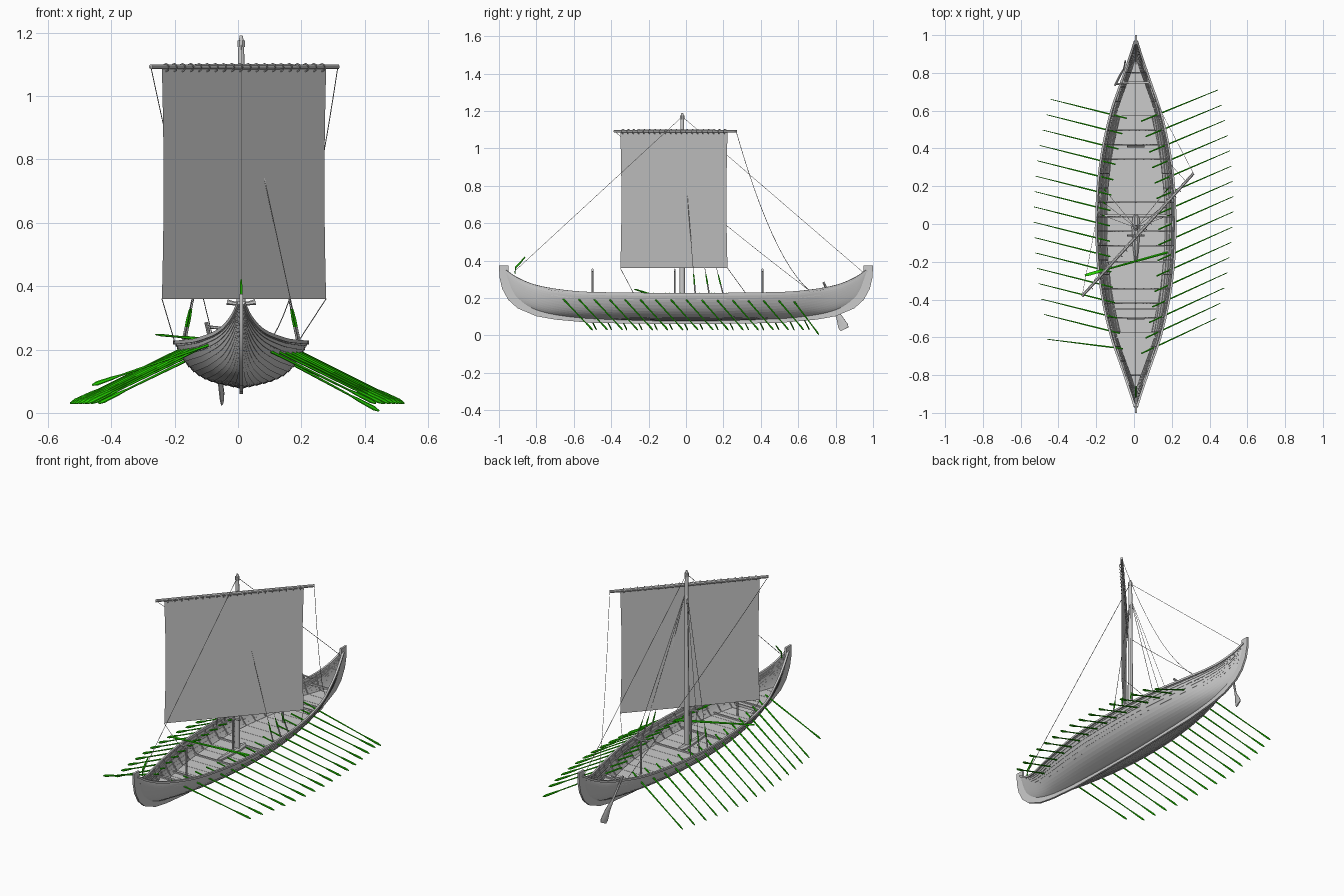
import bpy, bmesh, math
from mathutils import Vector

if "Cube" in bpy.data.objects:
    bpy.data.objects.remove(bpy.data.objects["Cube"])

CX = 0.01  # centreline of the hull
made = []


def material(name, rgb):
    m = bpy.data.materials.new(name)
    m.use_nodes = True
    m.diffuse_color = (*rgb, 1)
    m.node_tree.nodes["Principled BSDF"].inputs["Base Color"].default_value = (*rgb, 1)
    return m


GREY = material("weathered grey", (0.6, 0.6, 0.6))
GREEN = material("oar green", (0.02, 0.75, 0.0))


def mesh(name, verts, faces, mat=GREY):
    me = bpy.data.meshes.new(name)
    me.from_pydata([tuple(v) for v in verts], [], faces)
    bm = bmesh.new()
    bm.from_mesh(me)
    bmesh.ops.recalc_face_normals(bm, faces=bm.faces)
    bm.to_mesh(me)
    bm.free()
    me.materials.append(mat)
    ob = bpy.data.objects.new(name, me)
    bpy.context.scene.collection.objects.link(ob)
    made.append(ob)


def loft(name, rings, mat=GREY):
    """Skin a list of equal closed rings and cap both ends."""
    n = len(rings[0])
    faces = [(k * n + i, k * n + (i + 1) % n, (k + 1) * n + (i + 1) % n, (k + 1) * n + i)
             for k in range(len(rings) - 1) for i in range(n)]
    faces += [tuple(range(n)), tuple(range((len(rings) - 1) * n, len(rings) * n))]
    mesh(name, [v for r in rings for v in r], faces, mat)


def sweep(name, pts, size, mat=GREY, n=6):
    """Tube along points; size is a radius, or one (side, up) pair per point."""
    pts = [Vector(p) for p in pts]
    rings = []
    for k, p in enumerate(pts):
        t = (pts[min(k + 1, len(pts) - 1)] - pts[max(k - 1, 0)]).normalized()
        up = Vector((0, 0, 1)) if abs(t.z) < 0.98 else Vector((0, 1, 0))
        s = t.cross(up).normalized()
        v = s.cross(t)
        a, b = size[k] if isinstance(size, list) else (size, size)
        rings.append([p + s * a * math.cos(q) + v * b * math.sin(q)
                      for q in (math.tau * (i + 0.5) / n for i in range(n))])
    loft(name, rings, mat)


def rope(name, a, b, sag=0.0):
    a, b = Vector(a), Vector(b)
    n = 12 if sag else 1
    sweep(name, [a.lerp(b, i / n) - Vector((0, 0, sag * 4 * (i / n) * (1 - i / n)))
                 for i in range(n + 1)], .0015, n=4)


def curve(points):
    """Smooth interpolation through (|y|, value) points."""
    def slope(i):
        if i == 0:
            return 0
        a, b = points[i - 1], points[min(i + 1, len(points) - 1)]
        return (b[1] - a[1]) / (b[0] - a[0])

    def f(y):
        y = min(abs(y), points[-1][0])
        i = next(j for j in range(len(points) - 1) if y <= points[j + 1][0])
        (x0, v0), (x1, v1) = points[i], points[i + 1]
        h = x1 - x0
        t = (y - x0) / h
        return (v0 * (1 + 2 * t) * (1 - t) ** 2 + v1 * t * t * (3 - 2 * t)
                + h * (slope(i) * t * (1 - t) ** 2 - slope(i + 1) * t * t * (1 - t)))
    return f


END = 0.968
sheer = curve([(0, .222), (.5, .227), (.65, .238), (.8, .264), (.9, .303), (END, .347)])
keel = curve([(0, .078), (.5, .09), (.7, .11), (.8, .135), (.88, .175), (.93, .225), (END, .325)])
beam = curve([(0, .209), (.2, .202), (.4, .176), (.6, .13), (.75, .078), (.9, .027), (END, .006)])


def rise(y, x):
    """Height fraction of the section at width fraction x: deadrise plus round bilge."""
    return .3 * x + .7 * x ** (4.5 - 3 * (abs(y) / END) ** 2)


def width_at(y, z):
    f = (z - keel(y)) / (sheer(y) - keel(y))
    x = next((k / 200 for k in range(201) if rise(y, k / 200) >= f), 1)
    return max(beam(y) * x - .003, .001)


# Clinker hull with overlapping strakes
STRAKES, STATIONS = 14, 64
ys = [END * math.sin(math.pi * (i / STATIONS - 0.5)) for i in range(STATIONS + 1)]


def section(y):
    half = []
    for i in range(STRAKES):
        for u, lap in ((i / STRAKES, 0.003), ((i + 1) / STRAKES, 0)):
            x = math.sin(u * math.pi / 2)
            z = rise(y, x)
            lap *= min(1, beam(y) / 0.06)
            half.append((beam(y) * x + lap * x, keel(y) + (sheer(y) - keel(y)) * z - lap * (1 - z)))
    return [(CX - x, y, z) for x, z in reversed(half)] + [(CX + x, y, z) for x, z in half]


rows = [section(y) for y in ys]
m = len(rows[0])
mesh("hull_planking", [v for r in rows for v in r],
     [(k * m + i, k * m + i + 1, (k + 1) * m + i + 1, (k + 1) * m + i)
      for k in range(STATIONS) for i in range(m - 1)])

# Gunwales
for side, label in ((1, "left"), (-1, "right")):
    sweep(label + "_gunwale", [(CX + side * beam(y), y, sheer(y)) for y in ys],
          [(.008, .008)] * len(ys), n=4)
    sweep(label + "_inner_rail", [(CX + side * width_at(y, sheer(y) - .03), y, sheer(y) - .03)
                                  for y in ys[10:-10]], .004, n=4)

# Keel running up into both stems: (outer y, outer z, inner y, inner z)
stem = [(0, .06, 0, .09), (.5, .067, .5, .1), (.7, .085, .7, .12), (.8, .103, .79, .145),
        (.9, .145, .87, .19), (.95, .19, .92, .24), (.983, .25, .943, .29),
        (.997, .31, .95, .33), (1, .375, .95, .375)]
path = [(-a, b, -c, d) for a, b, c, d in reversed(stem)] + stem[1:]
loft("keel_and_stems", [[(CX - .006, a, b), (CX + .006, a, b), (CX + .006, c, d), (CX - .006, c, d)]
                        for a, b, c, d in path])

# Floor boards in bays, raised at both ends
BAY = 0.0763
for i in range(-11, 12):
    y0, y1 = (i - .5) * BAY + .0008, (i + .5) * BAY - .0008
    z = .142 if abs(i) < 8 else .175
    loft("floor_bay", [[(CX + s * width_at(y, z - .004), y, h)
                        for s, y in ((-1, y0), (1, y0), (1, y1), (-1, y1))] for h in (z - .004, z)])

# Ribs
for i in range(-10, 11):
    y = (i + .5) * BAY
    for s in (1, -1):
        zs = [.14 + (sheer(y) - .14) * k / 4 for k in range(5)]
        sweep("rib", [(CX + s * (width_at(y, z) - .001), y, z) for z in zs], .0035, n=4)


# Cross beams and end bulkheads, following the hull sides
def cross_beam(name, y, lo, hi, t):
    loft(name, [[(CX + s * width_at(y, z), y + d * t, z)
                 for s, d in ((-1, -1), (1, -1), (1, 1), (-1, 1))] for z in (lo, hi)])


for y in (-.45, -.2, .045):
    cross_beam("cross_beam", y, .14, .15, .004)
for y in (-.6, .61):
    cross_beam("bulkhead", y, .145, .182, .005)
cross_beam("stern_beam", .75, .222, .232, .005)

# Crutches for stowed spars
for y in (-.5, -.06, .41):
    sweep("crutch_post", [(CX, y, .14), (CX, y, .345)], .005)
    sweep("crutch_bar", [(CX + x, y, z) for x, z in ((-.045, .35), (-.02, .345), (.02, .345), (.045, .35))],
          [(.006, .009), (.006, .006), (.006, .006), (.006, .009)])

# Mast, its partner block and masthead
MY = -.02
sweep("mast", [(CX, MY, z) for z in (.09, .5, 1.1, 1.17, 1.19)],
      [(r, r) for r in (.015, .0145, .011, .009, .005)], n=12)
sweep("mast_partner", [(CX, y, .146) for y in (-.2, -.12, -.02, .03, .05)],
      [(a, .016) for a in (.008, .018, .024, .02, .01)], n=8)
sweep("masthead_collar", [(CX, MY, 1.155), (CX, MY, 1.175)], .013, n=8)

# Yard set at an angle, with lashings
YA, YB = Vector((-.275, -.382, 1.092)), Vector((.315, .268, 1.092))
sweep("yard", [YA.lerp(YB, t) for t in (0, .5, 1)], [(.008, .008), (.0095, .0095), (.008, .008)], n=8)
across = Vector((0, 0, 1)).cross((YB - YA).normalized())
SA, SB = Vector((-.24, -.351, 0)), Vector((.278, .222, 0))
for i in range(20):
    c = SA.lerp(SB, (i + .5) / 20) + Vector((0, 0, 1.09))
    sweep("sail_lashing", [c + .012 * (across * math.cos(a) + Vector((0, 0, 1)) * math.sin(a))
                           for a in (math.tau * k / 8 for k in range(9))], .0025, n=4)

# Square sail with slightly hollow sides
N = 10
verts = []
for j in range(N + 1):
    v = j / N
    hollow = .01 * math.sin(math.pi * v)
    verts += [SA.lerp(SB, hollow + (1 - 2 * hollow) * i / N) + Vector((0, 0, .36 + .725 * v))
              for i in range(N + 1)]
mesh("sail", verts, [(j * (N + 1) + i, j * (N + 1) + i + 1, (j + 1) * (N + 1) + i + 1, (j + 1) * (N + 1) + i)
                     for j in range(N) for i in range(N)])

# Standing and running rigging, shrouds ending in green tackles
top = Vector((CX, MY, 1.17))
rope("forestay", top, (CX, -.92, .34))
rope("backstay", top, (CX, .95, .335))
hounds = Vector((CX, MY, 1.08))
for s in (1, -1):
    for y in (.05, .125, .2):
        foot = Vector((CX + s * (beam(y) - .022), y, .215))
        rope("shroud", hounds, foot)
        sweep("shroud_block", [foot, foot.lerp(hounds, .03), foot.lerp(hounds, .065)], .004)
        sweep("shroud_tackle", [foot.lerp(hounds, k) for k in (.065, .09, .13)],
              [(.004, .004), (.0045, .0045), (.0025, .0025)], GREEN)
rope("left_brace", YB, (CX + .1, .66, .24), .13)
rope("right_brace", YA, (CX - .09, .66, .24), .015)
rope("left_sheet", (.278, .222, .36), (.19, .32, .225))
rope("right_sheet", (-.24, -.351, .36), (-.2, -.28, .225))
sweep("stay_hook", [(CX, -.915, .33), (CX, -.91, .365), (CX, -.89, .385), (CX, -.86, .42)],
      [(.004, .004), (.005, .005), (.005, .005), (.003, .003)], GREEN)


# Oars
def oar(name, inner, outer, r=.0045, blade=(.0025, .007)):
    a, b = Vector(inner), Vector(outer)
    w, h = blade
    sweep(name, [a.lerp(b, t) for t in (0, .3, .78, .84, .96, 1)],
          [(r, r), (r, r), (r * .7, r * .7), (w, h * .8), (w, h), (w * .7, h * .4)], GREEN)


COUNT = 16
for i in range(COUNT):
    f = i / (COUNT - 1)
    bow = (2 * f - 1) ** 2
    x = .525 - .09 * bow
    y = -.685 + 1.23 * f
    oar(f"left_oar_{i + 1}", (x - .395, y, .225),
        (x + .01 * f * bow, y + .185 - .02 * f, .006 if i == COUNT - 1 else .03))
    y = -.66 + 1.22 * f
    x += .005 + .02 * (1 - f) * (2 * f - 1) ** 2
    oar(f"right_oar_{i + 1}", (.4 - x, y, .225),
        (-x, y + (.1 if i else .05), .03 if i else .088))
oar("stowed_oar", (.178, -.15, .205), (-.26, -.272, .247), .007, (.009, .004))

# Steering oar and tiller
sweep("steering_oar", [(-.1, .735, .285), (-.072, .79, .16), (-.056, .818, .1), (-.05, .84, .05), (-.049, .848, .034)],
      [(.006, .006), (.006, .007), (.004, .018), (.004, .03), (.004, .025)], n=8)
sweep("tiller", [(-.1, .74, .272), (-.03, .745, .265)], .005)

# Smooth shading with sharp edges kept
bpy.ops.object.select_all(action="DESELECT")
for ob in made:
    ob.select_set(True)
bpy.context.view_layer.objects.active = made[0]
bpy.ops.object.shade_smooth_by_angle(angle=math.radians(30))
